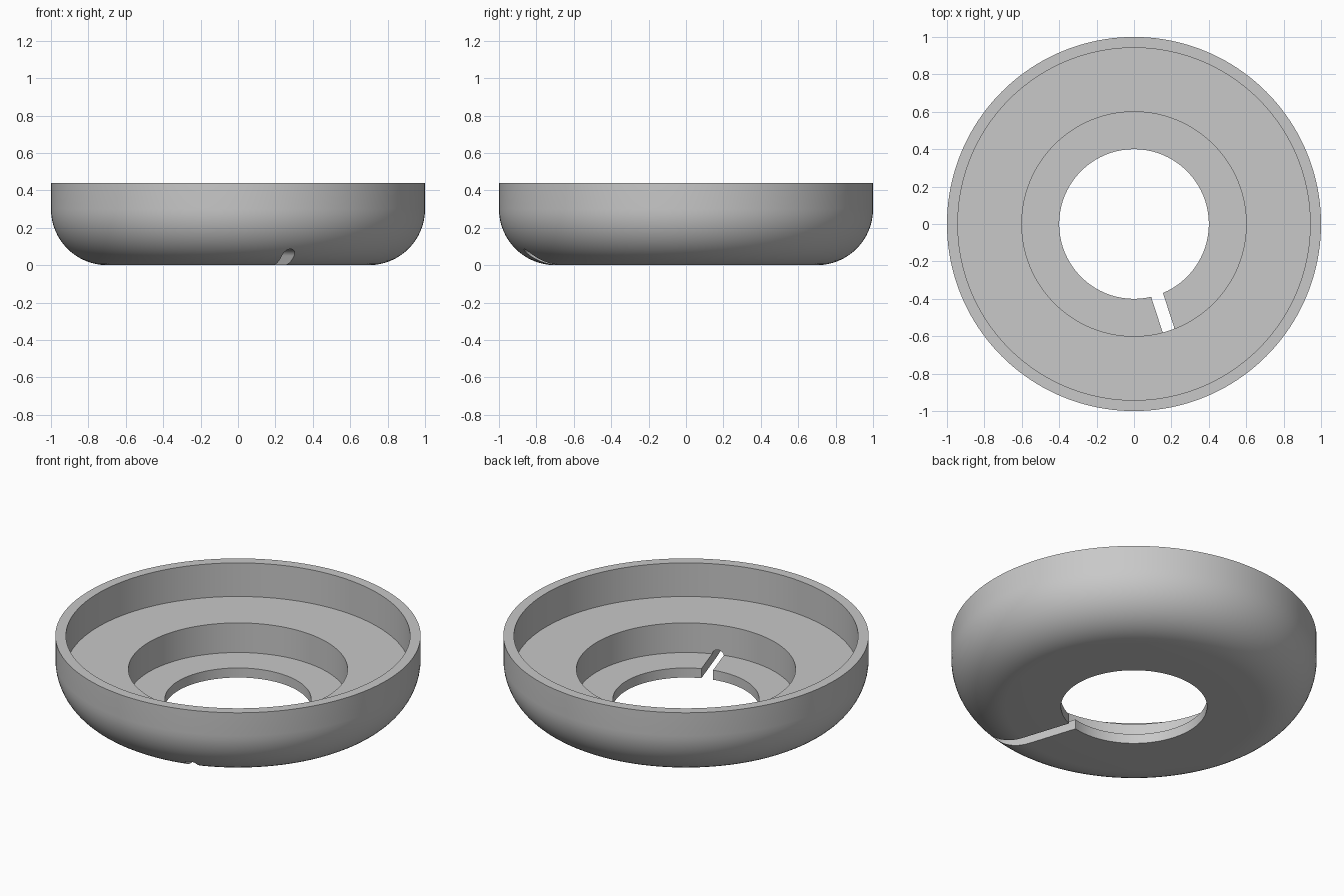
import bpy, bmesh, math
from mathutils import Matrix

if "Cube" in bpy.data.objects:
    bpy.data.objects.remove(bpy.data.objects["Cube"])

SEGMENTS = 160
grey = bpy.data.materials.new("plain grey")
grey.diffuse_color = (0.58, 0.58, 0.58, 1)
grey.use_nodes = True
grey.node_tree.nodes["Principled BSDF"].inputs["Base Color"].default_value = grey.diffuse_color


def make_object(name, bm):
    bmesh.ops.recalc_face_normals(bm, faces=bm.faces)
    mesh = bpy.data.meshes.new(name)
    bm.to_mesh(mesh)
    bm.free()
    mesh.materials.append(grey)
    obj = bpy.data.objects.new(name, mesh)
    bpy.context.collection.objects.link(obj)
    return obj


# Stepped ring: closed (radius, height) profile with a rounded lower edge
profile = [(0.40, 0.0)]
for i in range(17):
    a = math.pi / 2 * i / 16
    profile.append((0.70 + 0.30 * math.sin(a), 0.30 - 0.30 * math.cos(a)))
profile += [(1.0, 0.44), (0.942, 0.44), (0.942, 0.237),
            (0.60, 0.237), (0.60, 0.058), (0.40, 0.058)]

bm = bmesh.new()
rings = []
for s in range(SEGMENTS):
    t = 2 * math.pi * s / SEGMENTS
    rings.append([bm.verts.new((r * math.cos(t), r * math.sin(t), z)) for r, z in profile])
n = len(profile)
for s in range(SEGMENTS):
    a, b = rings[s], rings[(s + 1) % SEGMENTS]
    for i in range(n):
        j = (i + 1) % n
        bm.faces.new((a[i], b[i], b[j], a[j]))
ring = make_object("stepped_ring", bm)

# Cable channel: round-topped slot running outwards through the base
half, centre_z = 0.034, 0.052
section = [(half, -0.1)]
for i in range(13):
    a = math.pi * i / 12
    section.append((half * math.cos(a), centre_z + half * math.sin(a)))
section.append((-half, -0.1))
bm = bmesh.new()
inner = [bm.verts.new((x, -0.2, z)) for x, z in section]
outer = [bm.verts.new((x, -1.1, z)) for x, z in section]
bm.faces.new(inner)
bm.faces.new(outer[::-1])
for i in range(len(section)):
    j = (i + 1) % len(section)
    bm.faces.new((inner[i], outer[i], outer[j], inner[j]))
bmesh.ops.rotate(bm, verts=bm.verts, matrix=Matrix.Rotation(math.radians(18), 3, 'Z'))
cutter = make_object("channel_cutter", bm)
cutter.hide_render = True

# Cut the channel, then remove the helper
bpy.context.view_layer.objects.active = ring
ring.select_set(True)
cut = ring.modifiers.new("channel", 'BOOLEAN')
cut.operation = 'DIFFERENCE'
cut.solver = 'EXACT'
cut.object = cutter
bpy.ops.object.modifier_apply(modifier=cut.name)
bpy.data.objects.remove(cutter)

# Smooth curved walls, crisp steps
bpy.ops.object.shade_smooth_by_angle(angle=math.radians(30))
